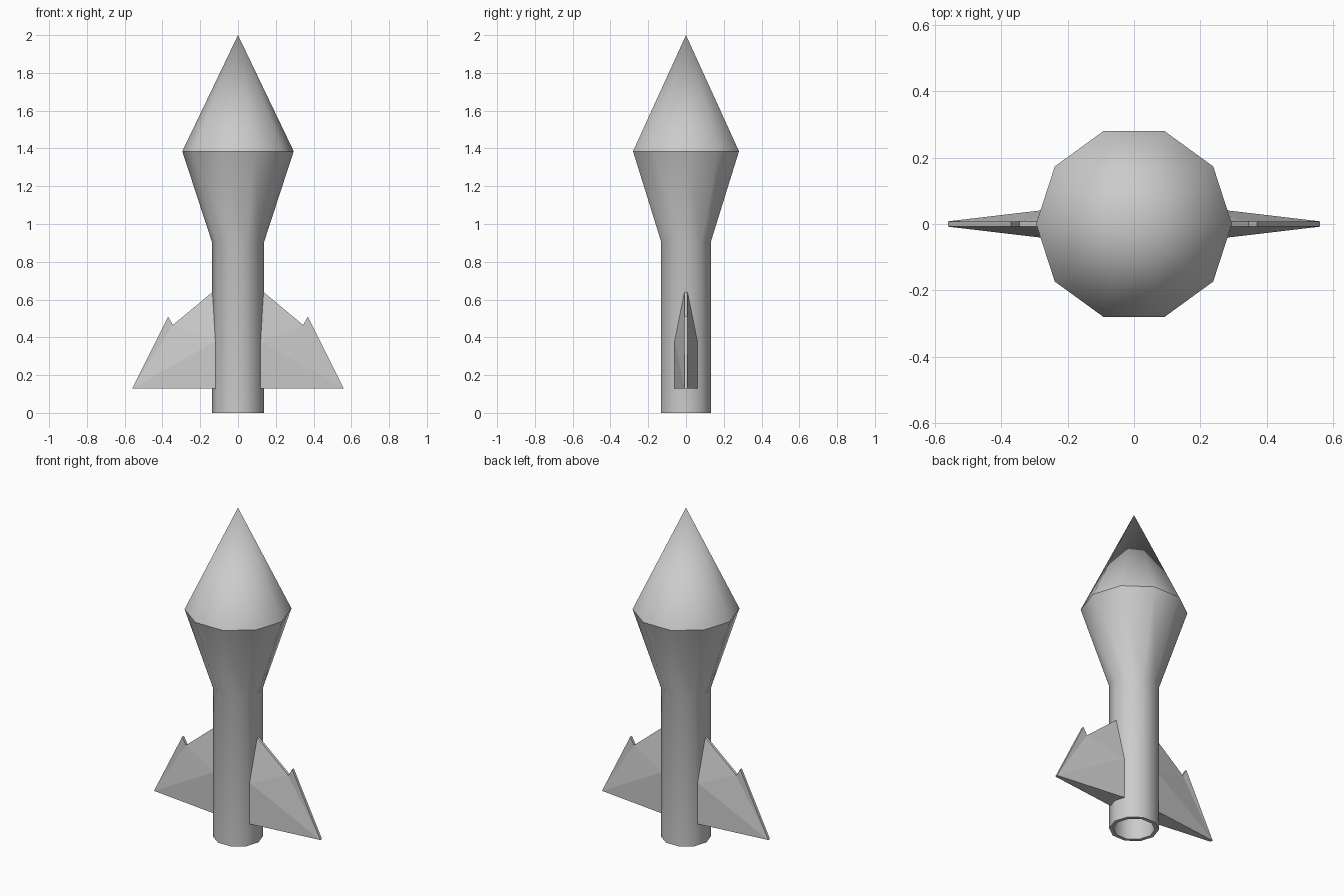
import bpy, bmesh, math

if "Cube" in bpy.data.objects:
    bpy.data.objects.remove(bpy.data.objects["Cube"])

SIDES = 10


def make_object(name, verts, faces):
    bm = bmesh.new()
    vs = [bm.verts.new(v) for v in verts]
    for f in faces:
        bm.faces.new([vs[i] for i in f])
    bmesh.ops.remove_doubles(bm, verts=bm.verts, dist=1e-5)
    bmesh.ops.recalc_face_normals(bm, faces=bm.faces)
    me = bpy.data.meshes.new(name)
    bm.to_mesh(me)
    bm.free()
    ob = bpy.data.objects.new(name, me)
    bpy.context.collection.objects.link(ob)
    bpy.context.view_layer.objects.active = ob
    return ob


def lathe(name, profile):
    verts, faces = [], []
    for r, z in profile:
        for i in range(SIDES):
            a = 2 * math.pi * i / SIDES
            verts.append((r * math.cos(a), r * math.sin(a), z))
    for k in range(len(profile) - 1):
        for i in range(SIDES):
            j = (i + 1) % SIDES
            faces.append((k * SIDES + i, k * SIDES + j,
                          (k + 1) * SIDES + j, (k + 1) * SIDES + i))
    # drop the zero-width side of faces that end in a point
    bm_faces = []
    for f in faces:
        keep = []
        for i in f:
            if verts[i][0] ** 2 + verts[i][1] ** 2 < 1e-12:
                i = i // SIDES * SIDES
            if i not in keep:
                keep.append(i)
        bm_faces.append(keep)
    return make_object(name, verts, bm_faces)


# Body: nose cone, flared shoulder, tube and the open nozzle inside it
body = lathe("rocket_body", [
    (0, 2.0), (0.295, 1.385), (0.138, 0.905), (0.138, 0.0),
    (0.116, 0.0), (0.116, 0.905), (0, 0.905)])
body.select_set(True)
bpy.ops.object.shade_smooth_by_angle(angle=math.radians(40))
body.select_set(False)

# Fins: thick at the root, thin along the notched outer edge
OUTLINE = [(0.12, 0.06, 0.13), (0.56, 0.008, 0.13), (0.37, 0.008, 0.51),
           (0.345, 0.008, 0.465), (0.135, 0.008, 0.64), (0.12, 0.06, 0.38)]
SIDE = [(0, 1, 5), (5, 1, 3), (3, 1, 2), (5, 3, 4)]
n = len(OUTLINE)
for name, sx in (("right_fin", 1), ("left_fin", -1)):
    verts = [(sx * x, y, z) for x, y, z in OUTLINE]
    verts += [(x, -y, z) for x, y, z in verts]
    faces = SIDE + [tuple(i + n for i in f) for f in SIDE]
    faces += [(i, (i + 1) % n, (i + 1) % n + n, i + n) for i in range(n)]
    make_object(name, verts, faces)
